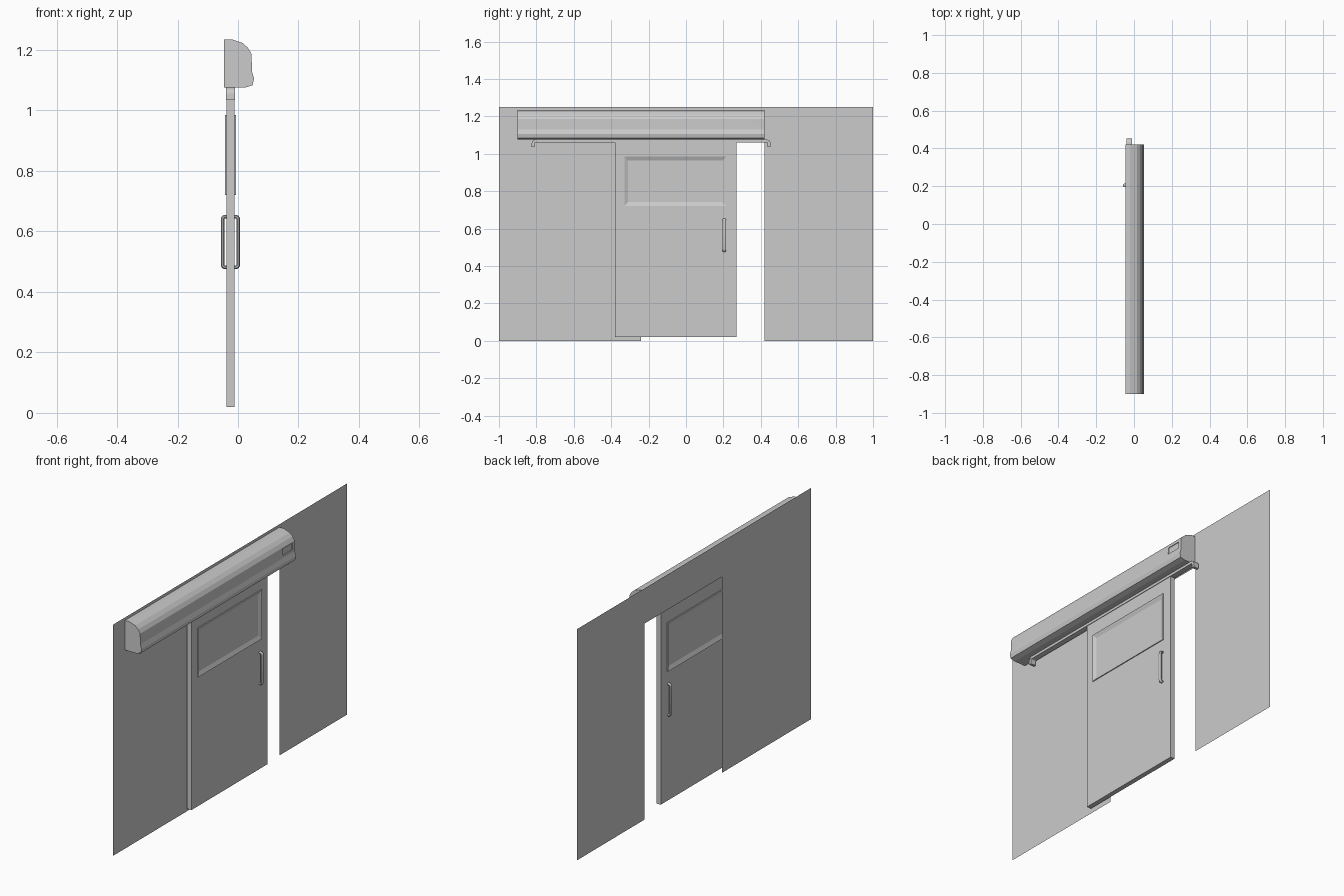
import bpy
import bmesh
import math

cube = bpy.data.objects.get("Cube")
if cube:
    bpy.data.objects.remove(cube, do_unlink=True)

# Single plain grey finish
grey = bpy.data.materials.new("plain_grey")
grey.use_nodes = True
COLOUR = (0.6, 0.6, 0.6, 1)
grey.diffuse_color = COLOUR
grey.node_tree.nodes["Principled BSDF"].inputs["Base Color"].default_value = COLOUR


def finish(name, bm, smooth=None):
    bmesh.ops.recalc_face_normals(bm, faces=bm.faces)
    mesh = bpy.data.meshes.new(name)
    bm.to_mesh(mesh)
    bm.free()
    mesh.materials.append(grey)
    obj = bpy.data.objects.new(name, mesh)
    bpy.context.collection.objects.link(obj)
    bpy.ops.object.select_all(action='DESELECT')
    obj.select_set(True)
    bpy.context.view_layer.objects.active = obj
    if smooth:
        bpy.ops.object.shade_smooth_by_angle(angle=math.radians(smooth))
    return obj


def extrude(name, points, offset, smooth=None):
    """Fill a closed outline and sweep it along an offset."""
    bm = bmesh.new()
    face = bm.faces.new([bm.verts.new(p) for p in points])
    if offset:
        made = bmesh.ops.extrude_face_region(bm, geom=[face], use_keep_orig=True)
        verts = [v for v in made["geom"] if isinstance(v, bmesh.types.BMVert)]
        bmesh.ops.translate(bm, verts=verts, vec=offset)
    return finish(name, bm, smooth)


def loft(name, rings, closed=False, smooth=None):
    """Join equal rings of points; cap the ends unless closed."""
    bm = bmesh.new()
    rows = [[bm.verts.new(p) for p in ring] for ring in rings]
    pairs = list(zip(rows, rows[1:]))
    if closed:
        pairs.append((rows[-1], rows[0]))
    else:
        bm.faces.new(rows[0])
        bm.faces.new(rows[-1])
    n = len(rows[0])
    for a, b in pairs:
        for i in range(n):
            j = (i + 1) % n
            bm.faces.new((a[i], a[j], b[j], b[i]))
    return finish(name, bm, smooth)


def rect(x, y0, y1, z0, z1):
    return [(x, y0, z0), (x, y1, z0), (x, y1, z1), (x, y0, z1)]


# Thin wall with a doorway
outline = [(-1, 0), (-0.24, 0), (-0.24, 1.06), (0.42, 1.06),
           (0.42, 0), (1, 0), (1, 1.25), (-1, 1.25)]
extrude("wall", [(-0.047, y, z) for y, z in outline], None)

# Sliding door: leaf, raised window surround and sunken pane on both sides
MID = -0.025
LEAF = (-0.38, 0.27, 0.02, 1.06)
FRAME = (-0.33, 0.215, 0.72, 0.985)
PANE = (-0.31, 0.195, 0.742, 0.963)
half = [(0.009, PANE), (0.018, FRAME), (0.013, FRAME), (0.013, LEAF)]
rings = [rect(MID + d, *r) for d, r in half]
rings += [rect(MID - d, *r) for d, r in reversed(half)]
loft("sliding_door", rings)

# Operator housing above the door
profile = [(-0.046, 1.075), (-0.046, 1.235), (-0.02, 1.235), (0.015, 1.223),
           (0.033, 1.207), (0.045, 1.187), (0.046, 1.13), (0.053, 1.105),
           (0.048, 1.083), (0.022, 1.075)]
housing = extrude("housing", [(x, -0.9, z) for x, z in profile], (0, 1.32, 0))

# Shallow display recess near the end of the housing
cutter = loft("recess_cutter", [rect(x, 0.32, 0.4, 1.145, 1.18) for x in (0.041, 0.06)])
cutter.hide_render = True
cut = housing.modifiers.new("recess", 'BOOLEAN')
cut.object = cutter
cut.operation = 'DIFFERENCE'
bpy.context.view_layer.objects.active = housing
bpy.ops.object.modifier_apply(modifier=cut.name)
bpy.data.objects.remove(cutter, do_unlink=True)

# Track strip with ends that curl downward
START, END, TOP, LOW = -0.825, 0.452, 1.076, 1.035
OUTER, INNER = 0.022, 0.007


def arc(cy, radius, a0, a1, steps=6):
    cz = TOP - OUTER
    angles = [math.radians(a0 + (a1 - a0) * i / steps) for i in range(steps + 1)]
    return [(cy + radius * math.cos(a), cz + radius * math.sin(a)) for a in angles]


left, right = START + OUTER, END - OUTER
track = [(START, LOW)] + arc(left, OUTER, 180, 90) + arc(right, OUTER, 90, 0)
track += [(END, LOW), (END - OUTER + INNER, LOW)]
track += arc(right, INNER, 0, 90) + arc(left, INNER, 90, 180)
track += [(left - INNER, LOW)]
extrude("track", [(-0.04, y, z) for y, z in track], (0.03, 0, 0), 40)


# Looped pull handle passing through the door
def handle_ring(half_x, half_z, radius, y):
    points = []
    for k, (sx, sz) in enumerate([(1, 1), (-1, 1), (-1, -1), (1, -1)]):
        for i in range(5):
            a = math.radians(90 * k + 22.5 * i)
            points.append((MID + sx * (half_x - radius) + radius * math.cos(a), y,
                           0.565 + sz * (half_z - radius) + radius * math.sin(a)))
    return points


section = []
for i in range(8):
    a = math.tau * (i + 0.5) / 8
    grow = 0.006 * math.cos(a) / math.cos(math.pi / 8)
    y = 0.205 + 0.009 * math.sin(a) / math.cos(math.pi / 8)
    section.append(handle_ring(0.026 + grow, 0.084 + grow, 0.009 + grow, y))
loft("pull_handle", section, closed=True, smooth=50)
